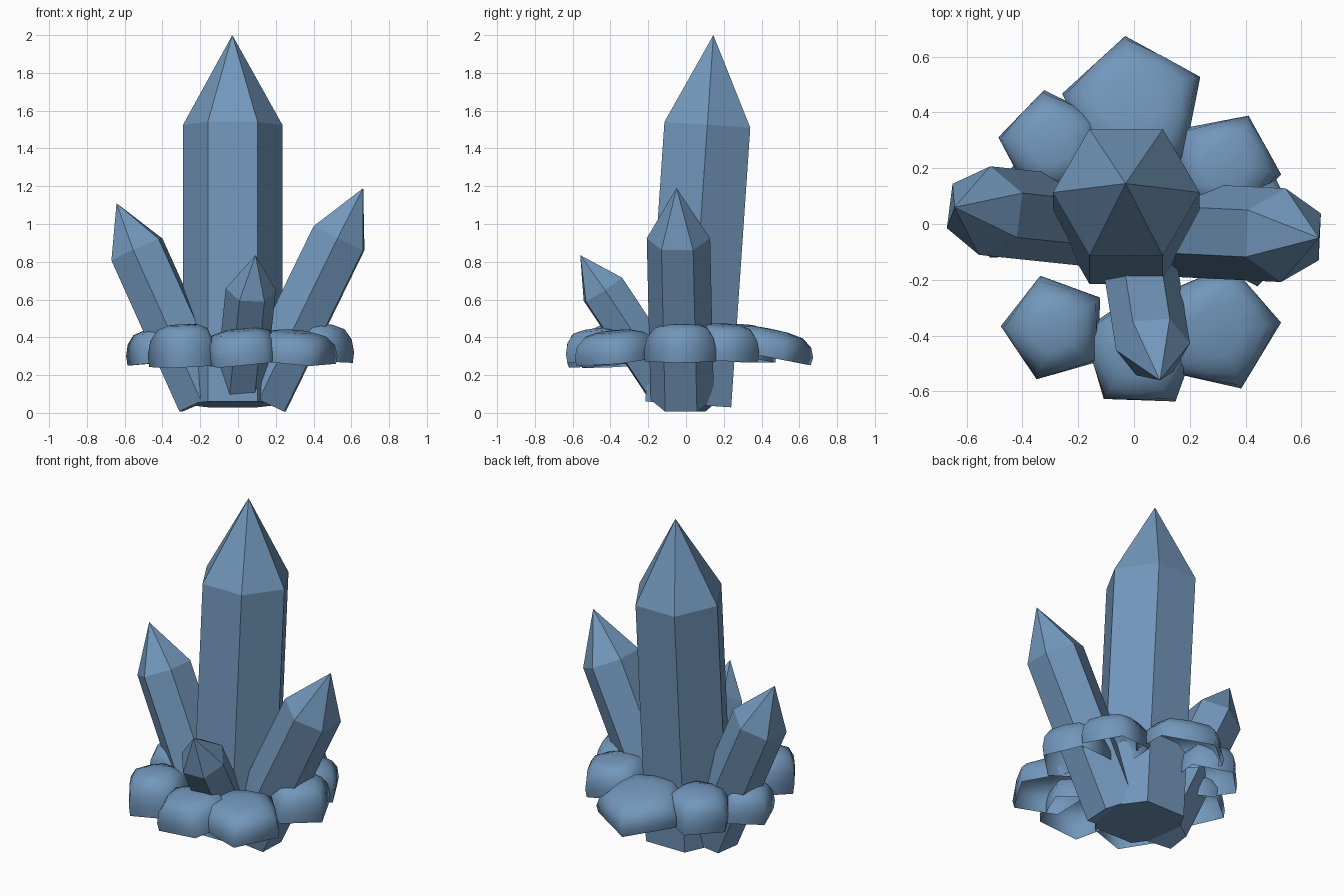
import bpy
import bmesh
from math import cos, sin, pi, radians
from mathutils import Vector, Matrix

cube = bpy.data.objects.get("Cube")
if cube:
    bpy.data.objects.remove(cube)

# Single material
blue = bpy.data.materials.new("crystal blue")
blue.use_nodes = True
COLOUR = (0.17, 0.31, 0.50, 1)
blue.diffuse_color = COLOUR
blue.node_tree.nodes["Principled BSDF"].inputs["Base Color"].default_value = COLOUR


def finish(bm, name):
    bmesh.ops.recalc_face_normals(bm, faces=bm.faces)
    mesh = bpy.data.meshes.new(name)
    bm.to_mesh(mesh)
    bm.free()
    mesh.materials.append(blue)
    obj = bpy.data.objects.new(name, mesh)
    bpy.context.collection.objects.link(obj)


def crystal(name, base, shoulder, tip, radius, turn):
    """Hexagonal prism along base-shoulder, closed by a pointed cap."""
    base, shoulder, tip = Vector(base), Vector(shoulder), Vector(tip)
    axis = (shoulder - base).normalized()
    u = Vector((1, 0, 0))
    u = (u - axis * u.dot(axis)).normalized()
    v = axis.cross(u)
    bm = bmesh.new()
    rings = []
    for centre in (base, shoulder):
        ring = []
        for i in range(6):
            a = radians(turn) + i * pi / 3
            ring.append(bm.verts.new(centre + radius * (u * cos(a) + v * sin(a))))
        rings.append(ring)
    point = bm.verts.new(tip)
    bm.faces.new(rings[0])
    for i in range(6):
        j = (i + 1) % 6
        bm.faces.new((rings[0][i], rings[0][j], rings[1][j], rings[1][i]))
        bm.faces.new((rings[1][i], rings[1][j], point))
    finish(bm, name)


def rock(name, x, y, z, radius, height, turn, tilt, roll=0):
    """Open rounded shell on a five-sided footprint, leaning outwards."""
    # radius factor, height factor, roundness of the footprint
    profile = [(0.98, 0, 0), (1.0, 0.28, 0), (0.92, 0.62, 0.2),
               (0.72, 0.88, 0.5), (0.4, 0.98, 1)]
    out = Vector((x, y, 0)).normalized()
    place = (Matrix.Translation((x, y, z))
             @ Matrix.Rotation(radians(roll), 4, out)
             @ Matrix.Rotation(radians(tilt), 4, Vector((-out.y, out.x, 0))))
    bm = bmesh.new()
    rings = []
    for r, h, roundness in profile:
        ring = []
        for i in range(10):
            a = radians(turn) + i * pi / 5
            flat = cos(pi / 5) * (1 - roundness) + roundness
            s = radius * r * (flat if i % 2 else 1)
            ring.append(bm.verts.new(place @ Vector((s * cos(a), s * sin(a), h * height))))
        rings.append(ring)
    top = bm.verts.new(place @ Vector((0, 0, height)))
    for i in range(10):
        j = (i + 1) % 10
        for low, high in zip(rings, rings[1:]):
            bm.faces.new((low[i], low[j], high[j], high[i]))
        bm.faces.new((rings[-1][i], rings[-1][j], top))
    for face in bm.faces:
        face.smooth = True
    finish(bm, name)


# Crystals
crystal("main_crystal", (-0.028, 0.012, 0.045), (-0.028, 0.113, 1.525),
        (-0.03, 0.145, 2.0), 0.263, 0)
crystal("left_crystal", (0.118, -0.02, 0.07), (0.535, -0.04, 0.925),
        (0.663, -0.05, 1.19), 0.168, 27)
crystal("right_crystal", (-0.175, 0.01, 0.065), (-0.535, 0.048, 0.865),
        (-0.643, 0.06, 1.11), 0.16, 22)
crystal("front_crystal", (0.015, -0.105, 0.15), (0.068, -0.44, 0.655),
        (0.093, -0.56, 0.835), 0.133, 3)

# Ring of rocks around the base
rock("back_rock", 0.0, 0.41, 0.30, 0.262, 0.15, 97, 11)
rock("back_left_rock", 0.32, 0.2, 0.29, 0.205, 0.18, 65, 6)
rock("left_rock", 0.41, -0.02, 0.275, 0.205, 0.2, -10, 3)
rock("front_left_rock", 0.29, -0.37, 0.275, 0.235, 0.16, 5, 7)
rock("front_rock", 0.03, -0.45, 0.265, 0.22, 0.18, -56, 4, 6)
rock("front_right_rock", -0.28, -0.37, 0.25, 0.195, 0.22, -110, 4)
rock("right_rock", -0.415, 0.03, 0.265, 0.18, 0.18, 165, 5)
rock("back_right_rock", -0.285, 0.28, 0.28, 0.2, 0.19, 100, 5)
